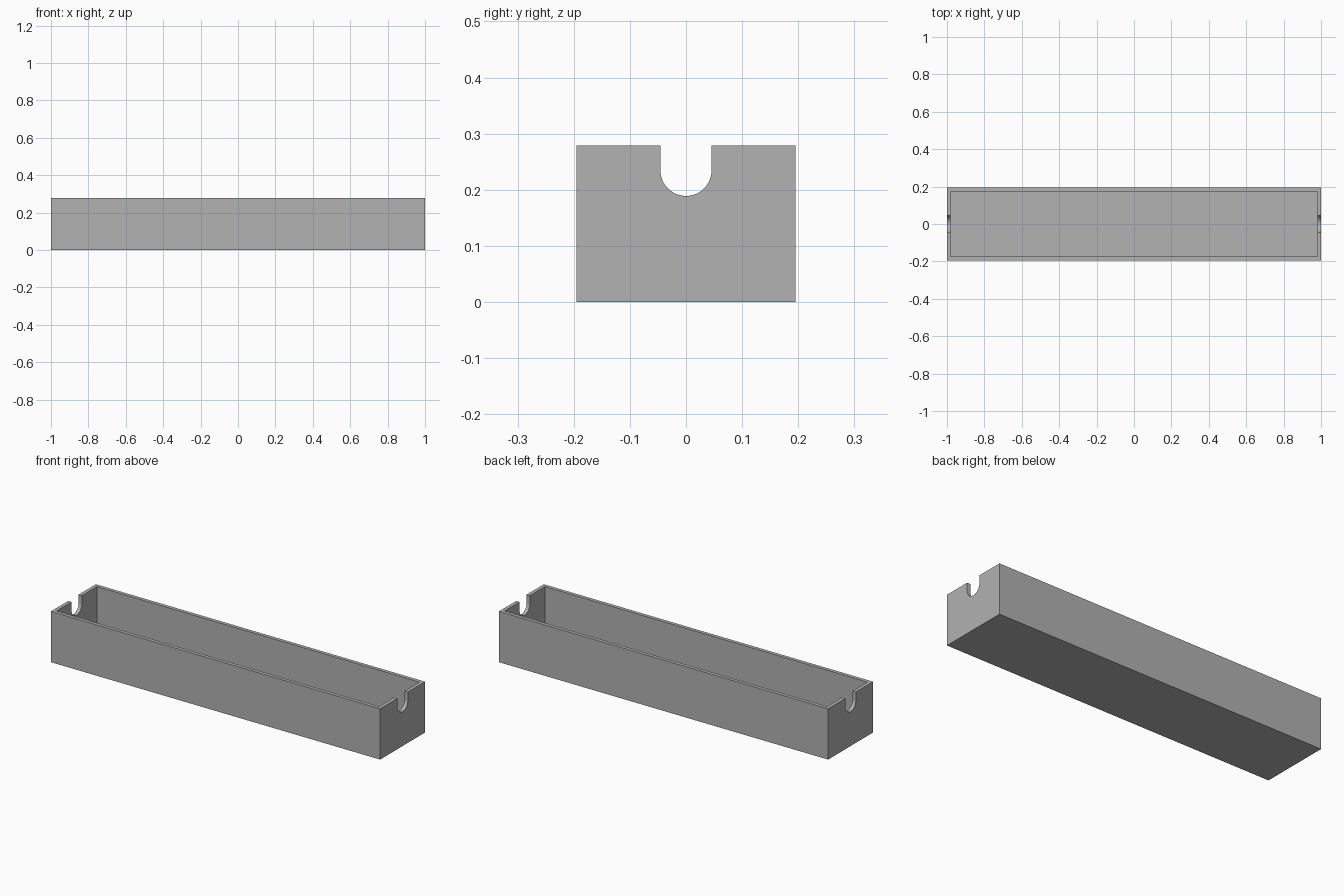
import bpy, bmesh, math

if "Cube" in bpy.data.objects:
    bpy.data.objects.remove(bpy.data.objects["Cube"], do_unlink=True)

LENGTH, WIDTH, HEIGHT, WALL = 2.0, 0.39, 0.279, 0.02
SLOT_RADIUS, SLOT_CENTRE = 0.0455, 0.2345
ARC_STEPS = 24

grey = bpy.data.materials.new("plain grey")
grey.use_nodes = True
colour = (0.445, 0.445, 0.445, 1)
grey.diffuse_color = colour
grey.node_tree.nodes["Principled BSDF"].inputs["Base Color"].default_value = colour


def prism(name, outline, direction):
    """Extrude a closed 3D outline along a vector into a solid."""
    bm = bmesh.new()
    face = bm.faces.new([bm.verts.new(p) for p in outline])
    result = bmesh.ops.extrude_face_region(bm, geom=[face])
    moved = [v for v in result["geom"] if isinstance(v, bmesh.types.BMVert)]
    bmesh.ops.translate(bm, verts=moved, vec=direction)
    bmesh.ops.recalc_face_normals(bm, faces=bm.faces)
    mesh = bpy.data.meshes.new(name)
    bm.to_mesh(mesh)
    bm.free()
    mesh.materials.append(grey)
    obj = bpy.data.objects.new(name, mesh)
    bpy.context.collection.objects.link(obj)
    return obj


def rectangle(x, y, z):
    return [(-x, -y, z), (x, -y, z), (x, y, z), (-x, y, z)]


# Outer block of the tray
tray = prism("tray", rectangle(LENGTH / 2, WIDTH / 2, 0), (0, 0, HEIGHT))

# Inner cavity, open at the top
cavity = prism("cavity_cutter", rectangle(LENGTH / 2 - WALL, WIDTH / 2 - WALL, WALL), (0, 0, HEIGHT))

# Round-bottomed slot running through both end walls
start = -LENGTH / 2 - 0.1
slot_outline = [(start, SLOT_RADIUS, HEIGHT + 0.1), (start, -SLOT_RADIUS, HEIGHT + 0.1)]
for i in range(ARC_STEPS + 1):
    a = math.pi + math.pi * i / ARC_STEPS
    slot_outline.append((start, SLOT_RADIUS * math.cos(a), SLOT_CENTRE + SLOT_RADIUS * math.sin(a)))
slot = prism("slot_cutter", slot_outline, (LENGTH + 0.2, 0, 0))

# Cut the shapes out, then discard the cutters
bpy.context.view_layer.objects.active = tray
for cutter in (cavity, slot):
    cutter.hide_render = True
    mod = tray.modifiers.new("cut", "BOOLEAN")
    mod.operation = "DIFFERENCE"
    mod.solver = "EXACT"
    mod.object = cutter
    bpy.ops.object.modifier_apply(modifier=mod.name)
    bpy.data.objects.remove(cutter, do_unlink=True)

# Smooth the slot curves and keep the edges crisp
bpy.ops.object.select_all(action="DESELECT")
tray.select_set(True)
bpy.ops.object.shade_smooth_by_angle(angle=math.radians(30))
